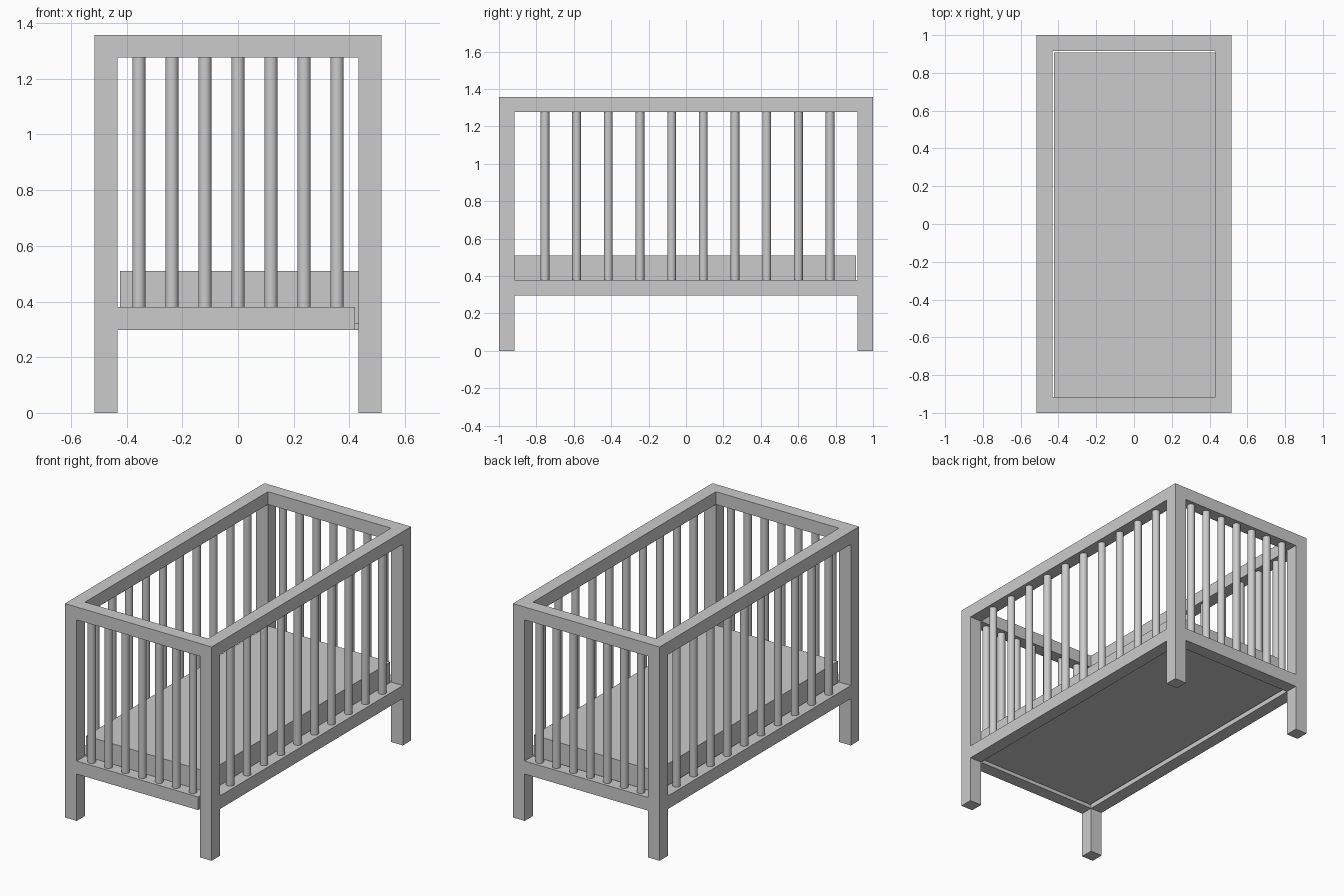
import bpy
import math

if "Cube" in bpy.data.objects:
    bpy.data.objects.remove(bpy.data.objects["Cube"])

HX, HY, H = 0.515, 1.0, 1.357   # outer half sizes and height
T = 0.083                       # post and rail thickness
IX, IY = HX - T, HY - T         # inner half sizes
LOW, LOW_TOP = 0.297, 0.38      # lower rail
TOP = H - T + 0.002             # underside of top rail


def box(name, x0, x1, y0, y1, z0, z1):
    bpy.ops.mesh.primitive_cube_add(
        size=1, location=((x0 + x1) / 2, (y0 + y1) / 2, (z0 + z1) / 2))
    ob = bpy.context.object
    ob.name = name
    ob.scale = (x1 - x0, y1 - y0, z1 - z0)
    bpy.ops.object.transform_apply(location=False, rotation=False, scale=True)
    return ob


def slat(name, x, y):
    bpy.ops.mesh.primitive_cylinder_add(
        vertices=32, radius=0.0235, depth=TOP - LOW_TOP,
        location=(x, y, (TOP + LOW_TOP) / 2))
    bpy.context.object.name = name
    bpy.ops.object.shade_smooth_by_angle(angle=math.radians(40))


# corner posts
for sx, xn in ((-1, "left"), (1, "right")):
    for sy, yn in ((-1, "front"), (1, "back")):
        xs = sorted((sx * IX, sx * HX))
        ys = sorted((sy * IY, sy * HY))
        box(f"{yn}_{xn}_post", *xs, *ys, 0, H)

# long side rails and slats
for s, n in ((-1, "left"), (1, "right")):
    xs = sorted((s * IX, s * HX))
    box(f"{n}_top_rail", *xs, -IY, IY, TOP, H)
    box(f"{n}_lower_rail", *xs, -IY, IY, LOW, LOW_TOP)
    for i in range(10):
        slat(f"{n}_slat", s * (HX - T / 2), 0.008 + (i - 4.5) * 0.1694)

# end rails and slats; the front lower rail stops just short of the right post
for s, n in ((-1, "front"), (1, "back")):
    ys = sorted((s * IY, s * HY))
    box(f"{n}_top_rail", -IX, IX, *ys, TOP, H)
    box(f"{n}_lower_rail", -IX, 0.42 if s < 0 else IX, *ys, LOW, LOW_TOP)
    for i in range(7):
        slat(f"{n}_slat", (i - 3) * 0.1187, s * (HY - T / 2))

# mattress, with small gaps at the left and back
box("mattress", -0.424, IX, -IY, 0.909, 0.32, 0.51)
